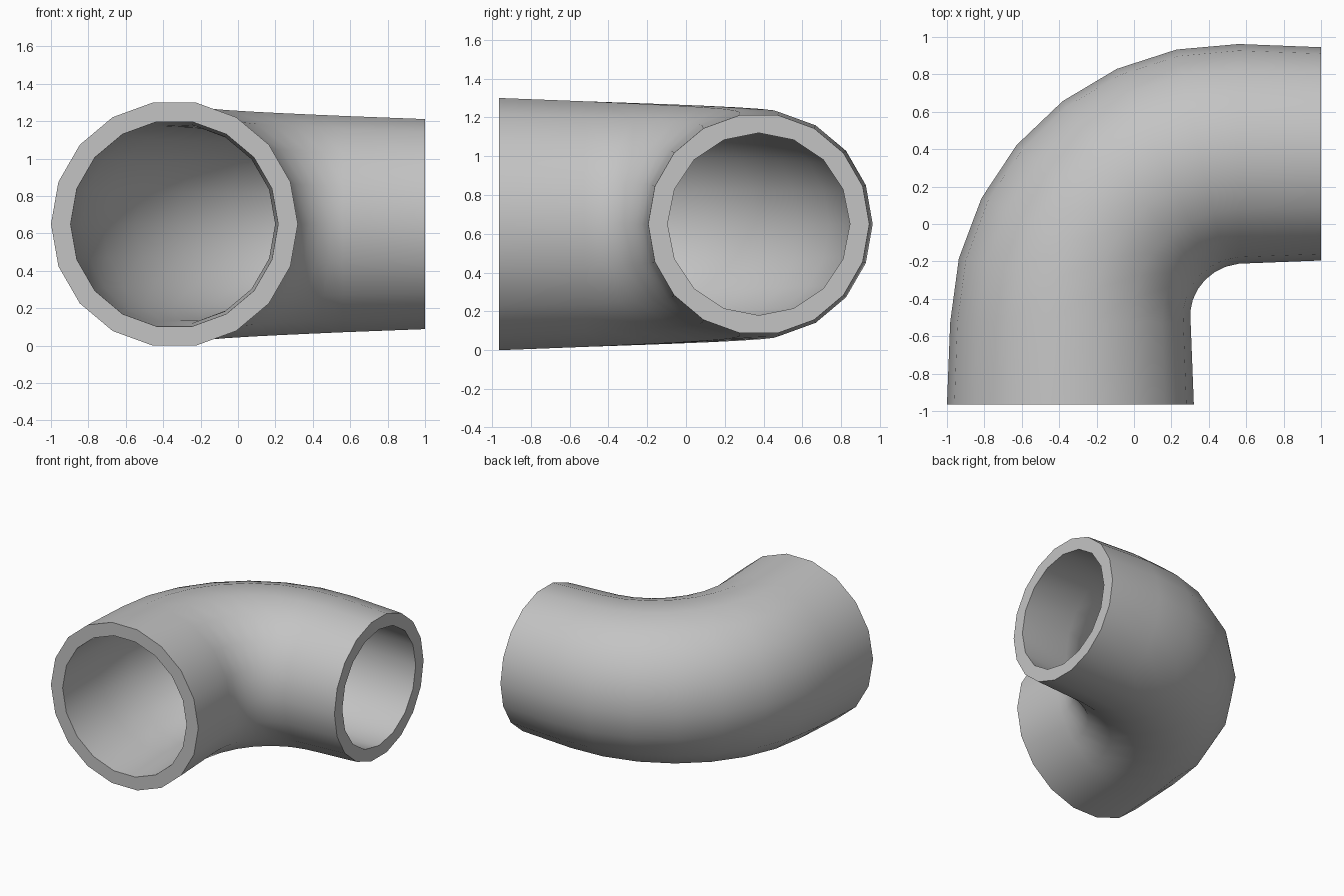
import bpy, bmesh, math
from mathutils import Vector

if "Cube" in bpy.data.objects:
    bpy.data.objects.remove(bpy.data.objects["Cube"], do_unlink=True)

BEND_CENTRE = Vector((0.56, -0.525, 0.65))
BEND_RADIUS = 0.9
STRAIGHT = 0.44
BEND_STEPS = 7

grey = bpy.data.materials.new("pipe grey")
grey.use_nodes = True
grey.diffuse_color = (0.55, 0.55, 0.55, 1)
grey.node_tree.nodes["Principled BSDF"].inputs["Base Color"].default_value = grey.diffuse_color


def path_stations():
    """Centre, sideways direction and travelled fraction along the elbow."""
    arc = BEND_RADIUS * math.pi / 2
    total = arc + 2 * STRAIGHT
    stations = []
    for i in range(BEND_STEPS + 1):
        a = math.pi / 2 * i / BEND_STEPS
        side = Vector((-math.cos(a), math.sin(a), 0))
        stations.append((BEND_CENTRE + side * BEND_RADIUS, side,
                         (STRAIGHT + arc * i / BEND_STEPS) / total))
    first, last = stations[0], stations[-1]
    stations.insert(0, (first[0] - Vector((0, STRAIGHT, 0)), first[1], 0))
    stations.append((last[0] + Vector((STRAIGHT, 0, 0)), last[1], 1))
    return stations


def add_ring(bm, centre, side, radius, count):
    up = Vector((0, 0, 1))
    angles = [2 * math.pi * k / count for k in range(count)]
    return [bm.verts.new(centre + radius * (side * math.cos(a) + up * math.sin(a)))
            for a in angles]


def join_rings(bm, a, b):
    """Quads between equal rings, triangles zipped by angle between unequal ones."""
    n, m = len(a), len(b)
    if n == m:
        for k in range(n):
            bm.faces.new((a[k], a[(k + 1) % n], b[(k + 1) % n], b[k]))
        return
    i = j = 0
    while i < n or j < m:
        if j == m or (i < n and (i + 1) * m <= (j + 1) * n):
            bm.faces.new((a[i % n], a[(i + 1) % n], b[j % m]))
            i += 1
        else:
            bm.faces.new((a[i % n], b[(j + 1) % m], b[j % m]))
            j += 1


def tube_wall(bm, start_radius, end_radius, end_count):
    stations = path_stations()
    rings = []
    for centre, side, t in stations:
        count = end_count if t == 1 else 18
        radius = start_radius + (end_radius - start_radius) * t
        rings.append(add_ring(bm, centre, side, radius, count))
    for a, b in zip(rings, rings[1:]):
        join_rings(bm, a, b)
    return rings


# Tapered hollow elbow: outer wall, bore and the two end rims
bm = bmesh.new()
outer = tube_wall(bm, 0.66, 0.57, 18)
bore = tube_wall(bm, 0.555, 0.47, 16)
for end in (0, -1):
    join_rings(bm, outer[end], bore[end])
bmesh.ops.recalc_face_normals(bm, faces=bm.faces)

mesh = bpy.data.meshes.new("elbow_pipe")
bm.to_mesh(mesh)
bm.free()
mesh.materials.append(grey)
pipe = bpy.data.objects.new("elbow_pipe", mesh)
bpy.context.collection.objects.link(pipe)

bpy.context.view_layer.objects.active = pipe
pipe.select_set(True)
bpy.ops.object.shade_smooth_by_angle(angle=math.radians(40))
